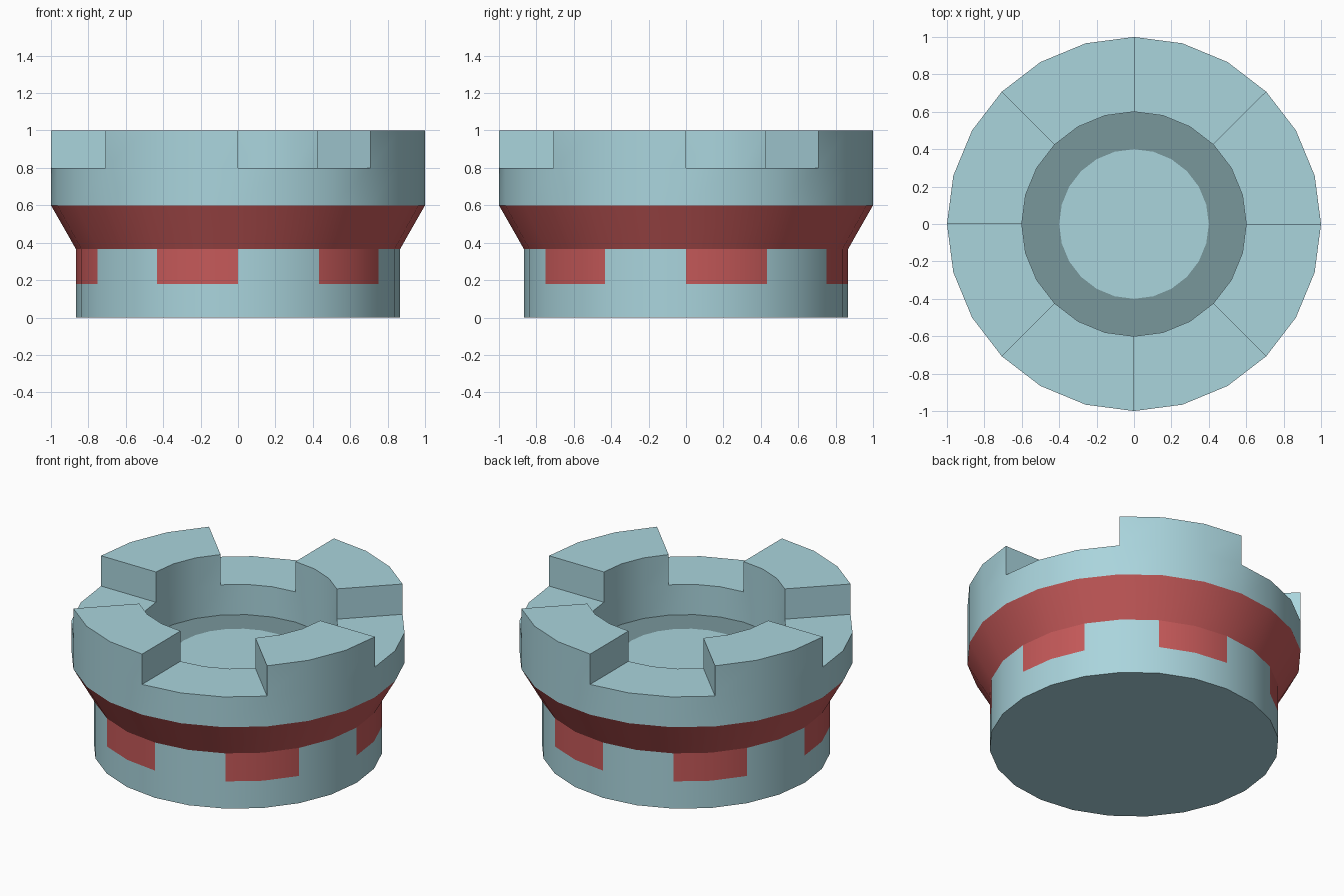
import bpy, bmesh, math

if "Cube" in bpy.data.objects:
    bpy.data.objects.remove(bpy.data.objects["Cube"])

SIDES = 24


def material(name, rgb):
    m = bpy.data.materials.new(name)
    m.diffuse_color = (*rgb, 1)
    m.use_nodes = True
    m.node_tree.nodes["Principled BSDF"].inputs["Base Color"].default_value = m.diffuse_color
    return m


# Materials: pale teal body, red collar, darker floor ring
mats = [material("teal", (0.40, 0.66, 0.72)),
        material("red", (0.56, 0.10, 0.10)),
        material("dark_teal", (0.19, 0.31, 0.33))]
TEAL, RED, DARK = range(3)

# Profile (radius, height) from the bottom rim over the top and into the well
profile = [(0.866, 0), (0.866, 0.18), (0.866, 0.365), (1, 0.6), (1, 0.8),
           (0.6, 0.8), (0.6, 0.6), (0.4, 0.6)]
PATCH_BAND, COLLAR_BAND, RIM_BAND, FLOOR_BAND = 1, 2, 4, 6

bm = bmesh.new()
rings = []
for r, z in profile:
    rings.append([bm.verts.new((r * math.cos(2 * math.pi * i / SIDES),
                                r * math.sin(2 * math.pi * i / SIDES), z))
                  for i in range(SIDES)])

# Lathed wall, with red patches on every other pair of sides
merlons = []
for b, (lo, hi) in enumerate(zip(rings, rings[1:])):
    for i in range(SIDES):
        j = (i + 1) % SIDES
        f = bm.faces.new((lo[i], lo[j], hi[j], hi[i]))
        if b == COLLAR_BAND or (b == PATCH_BAND and i % 4 < 2):
            f.material_index = RED
        elif b == FLOOR_BAND:
            f.material_index = DARK
        if b == RIM_BAND and i % 6 >= 3:
            merlons.append(f)

# Bottom cap and well floor
bm.faces.new(rings[0][::-1])
bm.faces.new(rings[-1])

# Four raised battlements on the rim
up = bmesh.ops.extrude_face_region(bm, geom=merlons)["geom"]
bmesh.ops.translate(bm, vec=(0, 0, 0.2),
                    verts=[g for g in up if isinstance(g, bmesh.types.BMVert)])
bmesh.ops.delete(bm, geom=[f for f in merlons if f.is_valid], context='FACES_ONLY')
bmesh.ops.recalc_face_normals(bm, faces=bm.faces)

# Smooth round walls, sharp corners
for f in bm.faces:
    f.smooth = True
for e in bm.edges:
    e.smooth = e.calc_face_angle(math.pi) < math.radians(20)

mesh = bpy.data.meshes.new("tower")
bm.to_mesh(mesh)
bm.free()
for m in mats:
    mesh.materials.append(m)
bpy.context.collection.objects.link(bpy.data.objects.new("tower", mesh))
